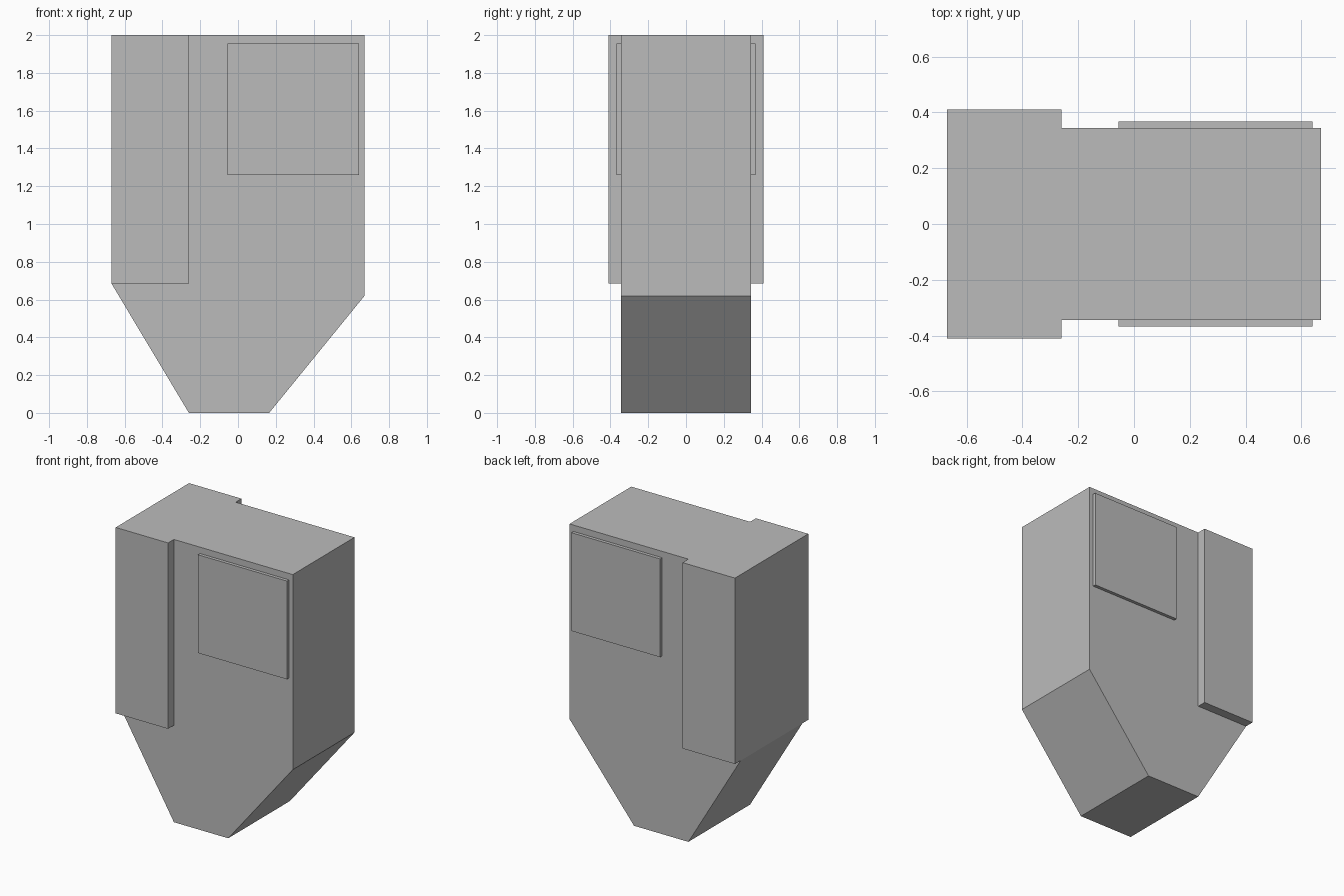
import bpy
import bmesh

cube = bpy.data.objects.get("Cube")
if cube:
    bpy.data.objects.remove(cube, do_unlink=True)

grey = bpy.data.materials.new("plain grey")
grey.use_nodes = True
colour = (0.5, 0.5, 0.5, 1)
grey.diffuse_color = colour
grey.node_tree.nodes["Principled BSDF"].inputs["Base Color"].default_value = colour


def extrude_profile(name, points, y_front, y_back):
    """Solid made from an x-z outline pulled along y."""
    bm = bmesh.new()
    face = bm.faces.new([bm.verts.new((x, y_front, z)) for x, z in points])
    pulled = bmesh.ops.extrude_face_region(bm, geom=[face])["geom"]
    verts = [v for v in pulled if isinstance(v, bmesh.types.BMVert)]
    bmesh.ops.translate(bm, vec=(0, y_back - y_front, 0), verts=verts)
    bmesh.ops.recalc_face_normals(bm, faces=bm.faces)
    mesh = bpy.data.meshes.new(name)
    bm.to_mesh(mesh)
    bm.free()
    mesh.materials.append(grey)
    obj = bpy.data.objects.new(name, mesh)
    bpy.context.collection.objects.link(obj)
    return obj


def rectangle(x0, x1, z0, z1):
    return [(x0, z0), (x1, z0), (x1, z1), (x0, z1)]


LEFT, RIGHT, TOP = -0.67, 0.67, 2.0
HALF_DEPTH = 0.345

# Main body with a tapered foot
body = [(LEFT, TOP), (LEFT, 0.685), (-0.26, 0), (0.165, 0), (RIGHT, 0.62), (RIGHT, TOP)]
extrude_profile("body", body, -HALF_DEPTH, HALF_DEPTH)

# Raised edge band and square panel on both broad faces
for side, sign in (("front", -1), ("back", 1)):
    inner = sign * HALF_DEPTH
    extrude_profile(side + "_edge_band", rectangle(LEFT, -0.26, 0.685, TOP), inner, sign * 0.41)
    extrude_profile(side + "_panel", rectangle(-0.055, 0.64, 1.26, 1.955), inner, sign * 0.368)
